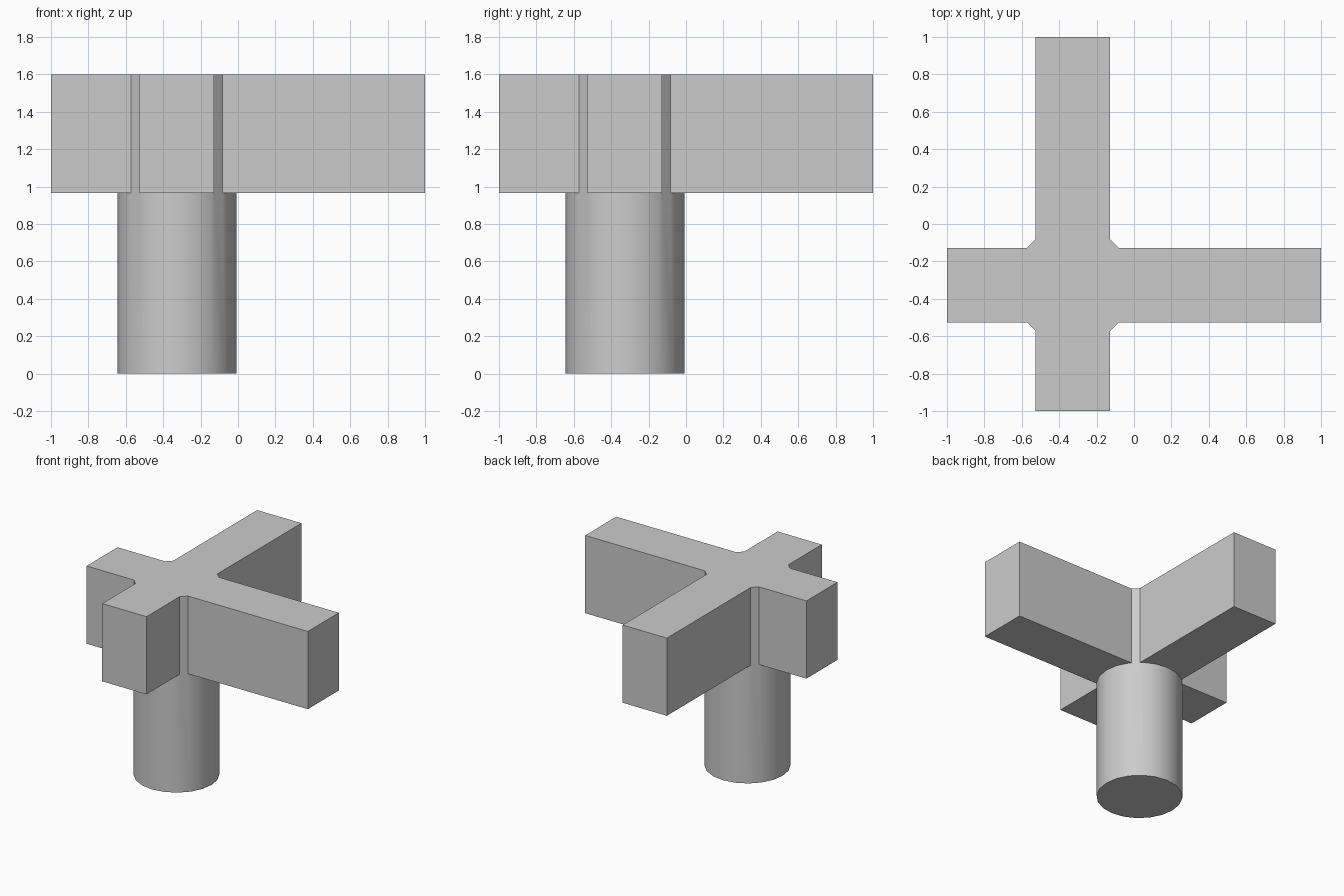
import bpy, bmesh, math

if "Cube" in bpy.data.objects:
    bpy.data.objects.remove(bpy.data.objects["Cube"])

CX = CY = -0.327          # shared axis of column and cross
BOTTOM, TOP = 0.965, 1.6  # height range of the beams
HALF = 0.2                # half width of a beam

# Crossed beams: one outline, extruded upward
lo_x, hi_x, lo_y, hi_y = CX - HALF, CX + HALF, CY - HALF, CY + HALF
outline = [(-1, lo_y), (lo_x, lo_y), (lo_x, -1), (hi_x, -1), (hi_x, lo_y), (1, lo_y),
           (1, hi_y), (hi_x, hi_y), (hi_x, 1), (lo_x, 1), (lo_x, hi_y), (-1, hi_y)]
bm = bmesh.new()
face = bm.faces.new([bm.verts.new((x, y, BOTTOM)) for x, y in outline])
new = bmesh.ops.extrude_face_region(bm, geom=[face])["geom"]
bmesh.ops.translate(bm, vec=(0, 0, TOP - BOTTOM),
                    verts=[v for v in new if isinstance(v, bmesh.types.BMVert)])
bmesh.ops.recalc_face_normals(bm, faces=bm.faces)
mesh = bpy.data.meshes.new("cross_beams")
bm.to_mesh(mesh)
bm.free()
cross = bpy.data.objects.new("cross_beams", mesh)
bpy.context.collection.objects.link(cross)

# Round column, running up through the cross to its top
bpy.ops.mesh.primitive_cylinder_add(vertices=20, radius=0.318, depth=TOP,
                                    location=(CX, CY, TOP / 2))
column = bpy.context.object
column.name = "column"

# Join both into one solid
union = column.modifiers.new("union", "BOOLEAN")
union.operation = "UNION"
union.solver = "EXACT"
union.object = cross
bpy.ops.object.modifier_apply(modifier=union.name)
bpy.data.objects.remove(cross)
column.name = "column_with_cross_beams"
bpy.ops.object.shade_smooth_by_angle(angle=math.radians(30))
